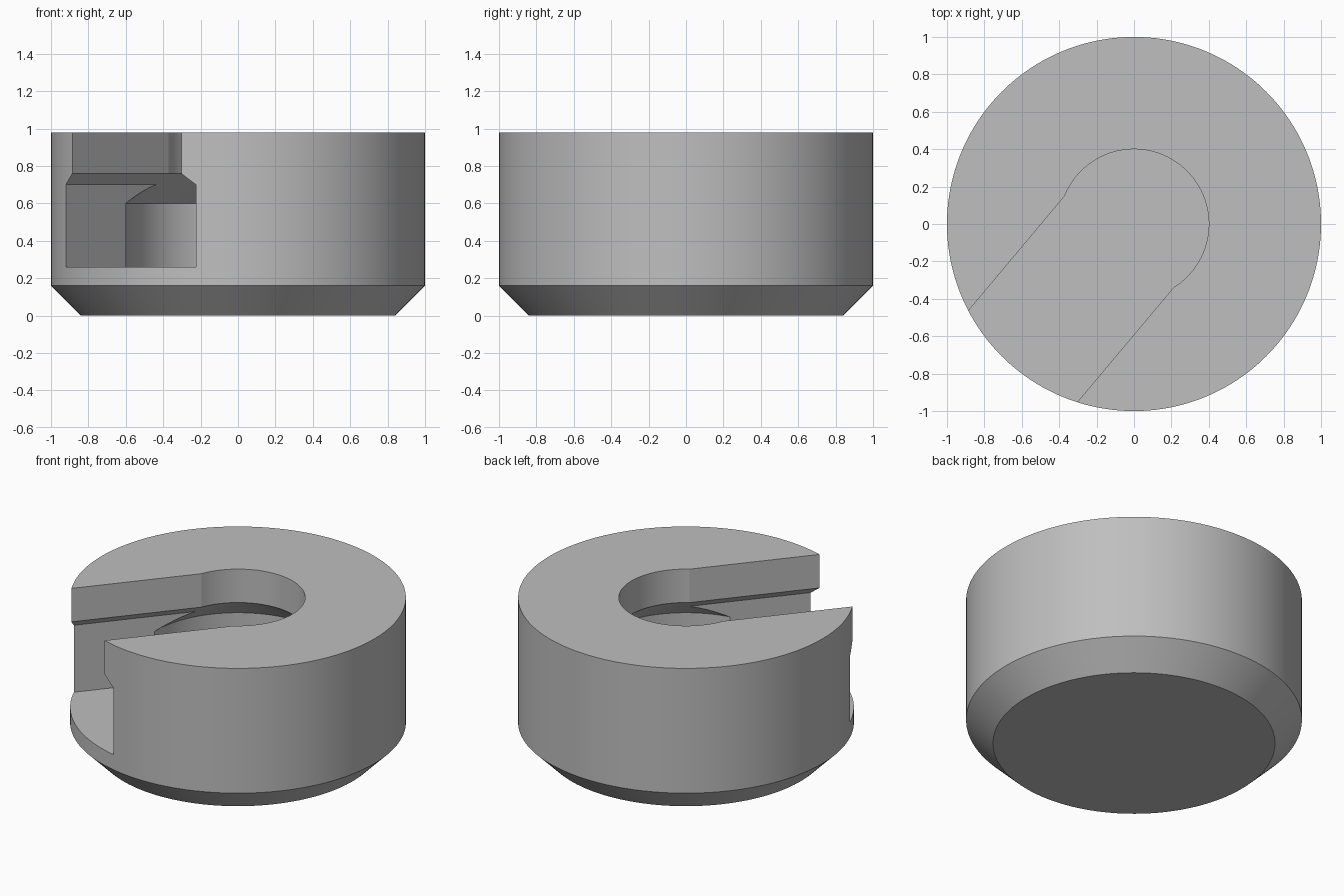
import bpy
import bmesh
from math import pi, radians
from mathutils import Matrix

SEGMENTS = 160

cube = bpy.data.objects.get("Cube")
if cube:
    bpy.data.objects.remove(cube, do_unlink=True)

grey = bpy.data.materials.new("plain_grey")
grey.use_nodes = True
colour = (0.52, 0.52, 0.52, 1)
grey.diffuse_color = colour
grey.node_tree.nodes["Principled BSDF"].inputs["Base Color"].default_value = colour


def make_object(name, bm):
    bmesh.ops.recalc_face_normals(bm, faces=bm.faces)
    mesh = bpy.data.meshes.new(name)
    bm.to_mesh(mesh)
    bm.free()
    mesh.materials.append(grey)
    obj = bpy.data.objects.new(name, mesh)
    bpy.context.collection.objects.link(obj)
    return obj


def turned(name, profile):
    """Closed solid of revolution from (radius, height) points."""
    bm = bmesh.new()
    rings = []
    for radius, height in profile:
        ring = bmesh.ops.create_circle(
            bm, segments=SEGMENTS, radius=radius,
            matrix=Matrix.Translation((0, 0, height)))["verts"]
        rings.append(ring)
    for low, high in zip(rings, rings[1:]):
        for i in range(SEGMENTS):
            j = (i + 1) % SEGMENTS
            bm.faces.new((low[i], low[j], high[j], high[i]))
    bm.faces.new(rings[0])
    bm.faces.new(rings[-1])
    return make_object(name, bm)


def channel(name, half_profile, length, angle):
    """Mirrored cross-section pushed outward from the centre."""
    outline = half_profile + [(-x, z) for x, z in reversed(half_profile)]
    bm = bmesh.new()
    face = bm.faces.new([bm.verts.new((x, 0, z)) for x, z in outline])
    pushed = bmesh.ops.extrude_face_region(bm, geom=[face], use_keep_orig=True)["geom"]
    verts = [v for v in pushed if isinstance(v, bmesh.types.BMVert)]
    bmesh.ops.translate(bm, verts=verts, vec=(0, -length, 0))
    bmesh.ops.rotate(bm, verts=bm.verts, matrix=Matrix.Rotation(angle, 3, "Z"))
    return make_object(name, bm)


# Round body with a bevelled foot
body = turned("round_body", [(0.84, 0), (1, 0.16), (1, 0.98)])

# Undercut pocket in the middle, and the side entry leading into it
pocket = turned("pocket_cutter",
                [(0.6, 0.26), (0.6, 0.6), (0.4, 0.76), (0.4, 1.1)])
entry = channel("entry_cutter",
                [(0.454, 0.26), (0.454, 0.7), (0.38, 0.76), (0.38, 1.2)],
                1.3, radians(-40))

bpy.context.view_layer.objects.active = body
for cutter in (pocket, entry):
    cutter.hide_render = True
    cut = body.modifiers.new(cutter.name, "BOOLEAN")
    cut.operation = "DIFFERENCE"
    cut.solver = "EXACT"
    cut.object = cutter
    bpy.ops.object.modifier_apply(modifier=cut.name)
    bpy.data.objects.remove(cutter, do_unlink=True)

# Smooth round walls, crisp edges
bpy.ops.object.select_all(action="DESELECT")
body.select_set(True)
bpy.ops.object.shade_smooth_by_angle(angle=pi / 12)
